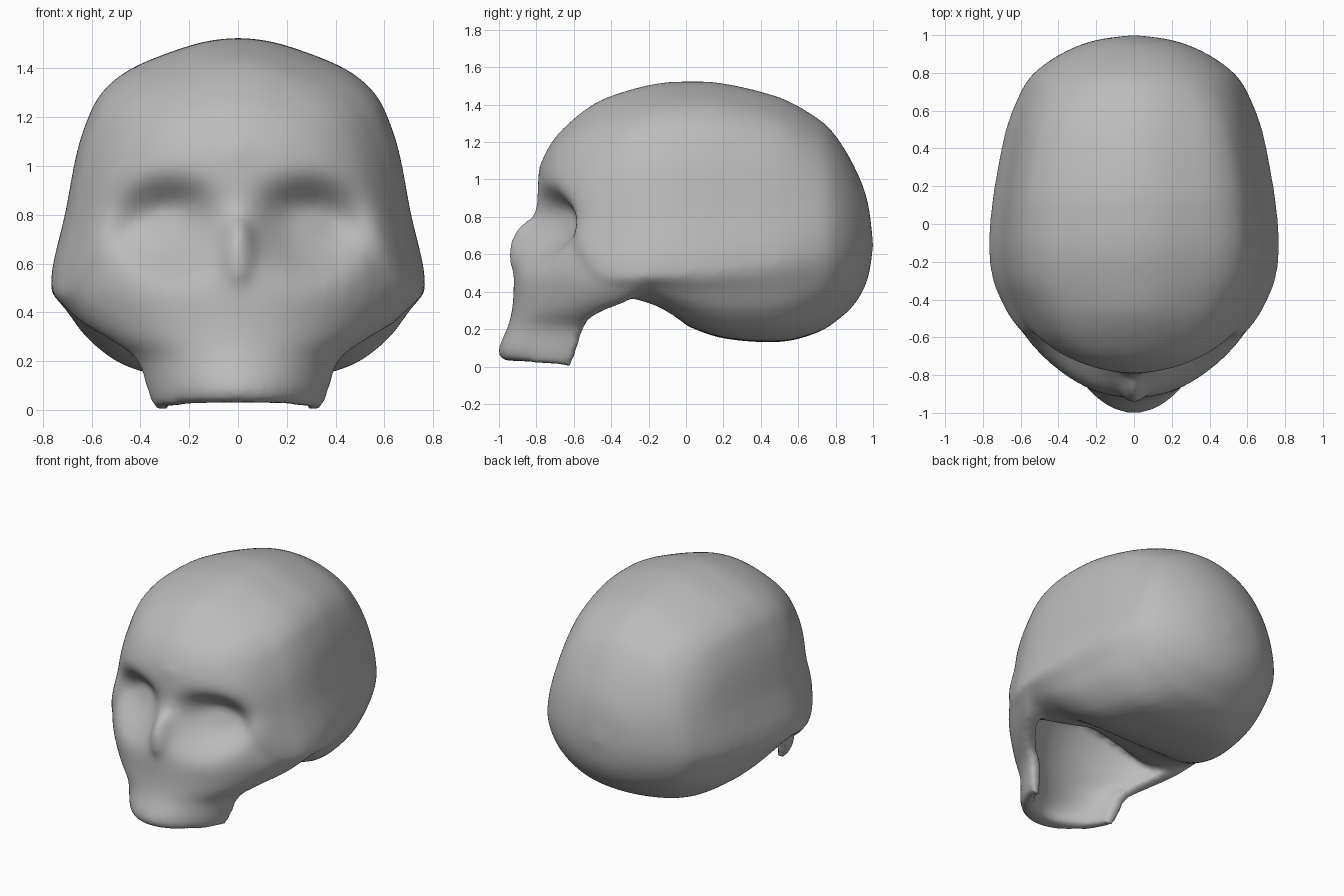
import bpy, bmesh, math
from mathutils import Matrix, Vector

cube = bpy.data.objects.get("Cube")
if cube:
    bpy.data.objects.remove(cube)

bone = bpy.data.materials.new("bone_grey")
bone.use_nodes = True
bone.diffuse_color = (0.5, 0.5, 0.5, 1)
bone.node_tree.nodes["Principled BSDF"].inputs["Base Color"].default_value = (0.5, 0.5, 0.5, 1)


def spline(rows, steps):
    """Catmull-Rom interpolation through equally long rows."""
    rows = [Vector(r) for r in rows]
    out = []
    for i in range(len(rows) - 1):
        a, b, c, d = rows[max(i - 1, 0)], rows[i], rows[i + 1], rows[min(i + 2, len(rows) - 1)]
        for s in range(steps):
            t = s / steps
            out.append(b + (c - a) * (t / 2) + (a * 2 - b * 5 + c * 4 - d) * (t * t / 2)
                       + (b * 3 - a - c * 3 + d) * (t ** 3 / 2))
    return out + [rows[-1]]


def loft(bm, rings):
    """Closed solid through a list of closed rings."""
    part = bmesh.new()
    loops = [[part.verts.new(p) for p in ring] for ring in rings]
    for a, b in zip(loops, loops[1:]):
        for i in range(len(a)):
            j = (i + 1) % len(a)
            part.faces.new((a[i], a[j], b[j], b[i]))
    part.faces.new(loops[0])
    part.faces.new(loops[-1])
    bmesh.ops.triangulate(part, faces=part.faces[:])
    bmesh.ops.recalc_face_normals(part, faces=part.faces[:])
    temp = bpy.data.meshes.new("part")
    part.to_mesh(temp)
    part.free()
    bm.from_mesh(temp)
    bpy.data.meshes.remove(temp)


skull_bm = bmesh.new()

# Braincase: half section (width, height from the widest level), then stations of
# y, half width, top, widest level, bottom, roundness
section = spline([(0, 1), (.18, .985), (.41, .93), (.6, .865), (.73, .78), (.8, .68), (.86, .54),
                  (.92, .3), (1, 0), (.92, -.33), (.81, -.66), (.56, -.95), (0, -1)], 3)
stations = spline([
    (1, .02, .67, .65, .63, 1), (.97, .22, .89, .65, .46, 1), (.9, .39, 1.07, .64, .33, 1),
    (.8, .53, 1.235, .62, .24, .9), (.7, .6, 1.33, .6, .18, .6), (.5, .68, 1.44, .56, .13, .2),
    (.2, .74, 1.515, .52, .15, 0), (0, .765, 1.525, .5, .22, 0), (-.15, .77, 1.515, .49, .3, 0),
    (-.3, .75, 1.48, .47, .35, 0), (-.42, .7, 1.44, .47, .4, .1), (-.5, .655, 1.4, .52, .48, .2),
    (-.6, .57, 1.325, .65, .57, .4), (-.7, .42, 1.225, .8, .65, .7), (-.77, .22, 1.1, .9, .8, 1),
    (-.79, .02, .97, .96, .95, 1)], 3)
rings = []
for y, w, top, mid, low, rnd in stations:
    arch = max(min(.12, -y * .5), 0)  # hollow underside behind the face
    half = []
    for sx, h in section:
        x = sx + (math.sqrt(max(1 - h * h, 0)) - sx) * rnd
        z = mid + (h * (top - mid) if h > 0 else h * (mid - low))
        if h < -.5:
            z += arch * max(0, 1 - x * w / .5)
        half.append((x * w, y, z))
    rings.append(half + [(-x, b, z) for x, b, z in half[-2:0:-1]])
loft(skull_bm, rings)

# Face and upper jaw: a curved wall open at the back; z, front y, half width, rear y, pointedness
levels = spline([
    (0, -.985, .35, -.62, 1.3), (.07, -1.005, .375, -.59, 1.35), (.2, -.955, .42, -.55, 1.3),
    (.28, -.935, .52, -.48, 1.25), (.36, -.925, .65, -.3, 1.25), (.48, -.92, .752, -.2, 1.35),
    (.62, -.9, .725, -.2, 1.25), (.75, -.85, .695, -.2, 1.1), (.87, -.8, .67, -.2, 1),
    (1, -.79, .63, -.2, 1), (1.15, -.735, .58, -.15, 1)], 4)
rings = []
for z, front, w, rear, p in levels:
    lift = .03 * max(1 - z / .3, 0)

    def arc(y0, width):
        angles = [math.pi / 2 * k / 12 for k in range(-12, 13)]
        return [(width * math.sin(a), rear - (rear - y0) * max(math.cos(a), 0) ** p,
                 z + lift * max(math.cos(a), 0)) for a in angles]
    rings.append(arc(front, w) + arc(front + .12 + .35 * z, w - .07 - .1 * z)[::-1])
loft(skull_bm, rings)

# Nasal ridge
bmesh.ops.create_uvsphere(skull_bm, u_segments=32, v_segments=20, radius=1,
                          matrix=Matrix.Translation((0, -.83, .61)) @ Matrix.Diagonal((.09, .12, .18, 1)))

mesh = bpy.data.meshes.new("skull")
skull_bm.to_mesh(mesh)
skull_bm.free()
skull = bpy.data.objects.new("skull", mesh)
bpy.context.collection.objects.link(skull)
bpy.context.view_layer.objects.active = skull
skull.select_set(True)


def modifier(kind, **settings):
    mod = skull.modifiers.new(kind.title(), kind)
    for key, value in settings.items():
        setattr(mod, key, value)
    bpy.ops.object.modifier_apply(modifier=mod.name)


# Fuse the parts and soften the joins
modifier('REMESH', mode='VOXEL', voxel_size=.02)
modifier('SMOOTH', factor=.5, iterations=12)

# Eye sockets: soft hollows, steeper under the brow than over the cheek
sockets = bmesh.new()
sockets.from_mesh(skull.data)
sockets.normal_update()
for v in sockets.verts:
    if v.co.y < -.4 and v.normal.y < 0:
        dx = (abs(v.co.x) - .3) / .21
        dz = (v.co.z - .76) / (.16 if v.co.z > .76 else .19)
        v.co.y += .15 * math.exp(-math.hypot(dx, dz) ** 3)
sockets.to_mesh(skull.data)
sockets.free()
modifier('SMOOTH', factor=.5, iterations=6)

skull.data.materials.clear()
skull.data.materials.append(bone)
skull.data.shade_smooth()
